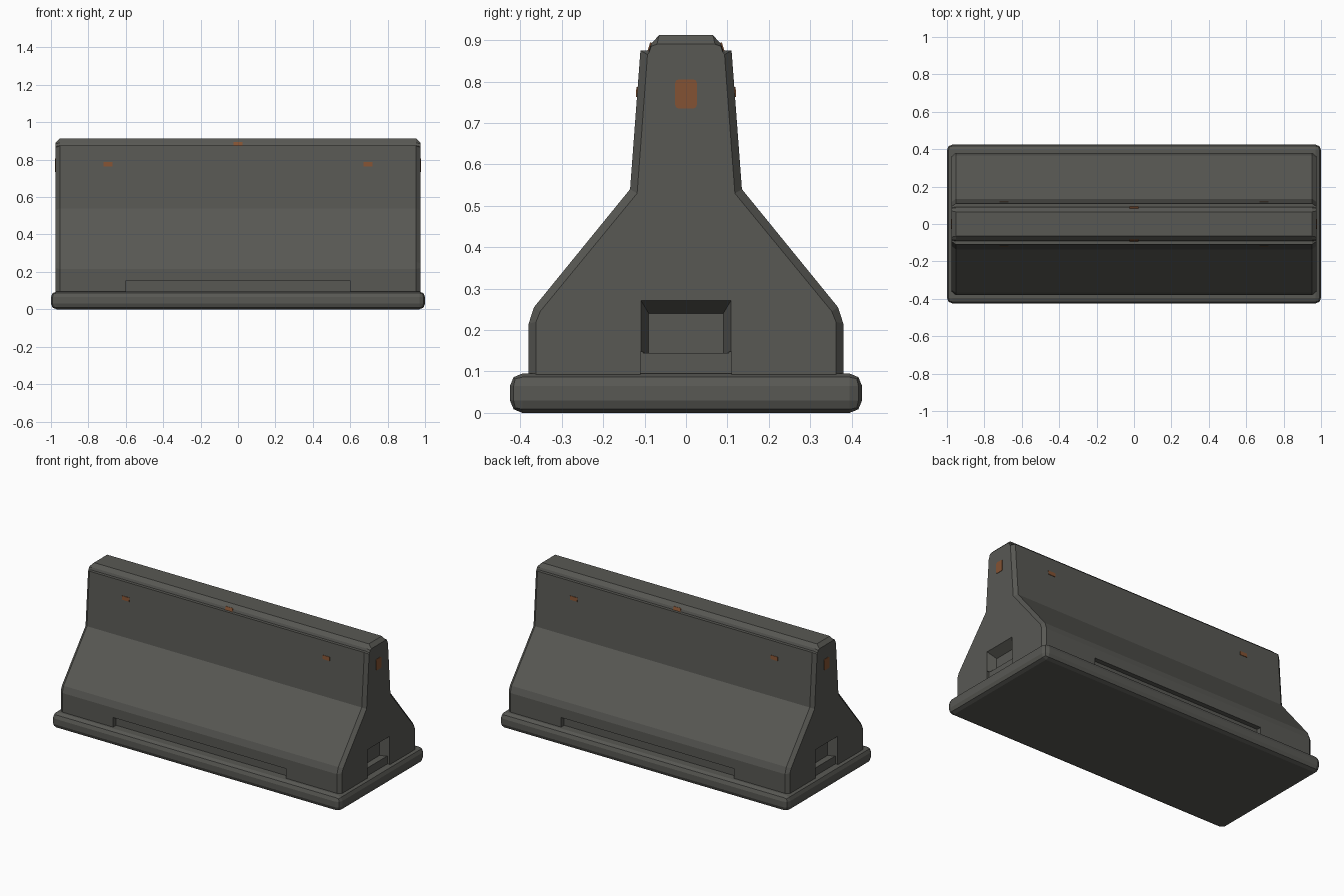
import bpy, bmesh, math
from mathutils import Matrix

if "Cube" in bpy.data.objects:
    bpy.data.objects.remove(bpy.data.objects["Cube"])


def material(name, rgb):
    m = bpy.data.materials.new(name)
    m.diffuse_color = (*rgb, 1)
    m.use_nodes = True
    m.node_tree.nodes["Principled BSDF"].inputs["Base Color"].default_value = m.diffuse_color
    return m


concrete = material("dark concrete", (0.098, 0.098, 0.088))
orange = material("dull orange reflector", (0.23, 0.085, 0.033))


def finish(bm, name, mat):
    bmesh.ops.recalc_face_normals(bm, faces=bm.faces)
    me = bpy.data.meshes.new(name)
    bm.to_mesh(me)
    bm.free()
    me.materials.append(mat)
    ob = bpy.data.objects.new(name, me)
    bpy.context.collection.objects.link(ob)
    return ob


def box(name, center, size, mat, rot_x=0.0, bevel=0.0, segments=2, only_x=False):
    bm = bmesh.new()
    bmesh.ops.create_cube(bm, size=1)
    bmesh.ops.scale(bm, vec=size, verts=bm.verts)
    if bevel:
        edges = [e for e in bm.edges if not only_x
                 or abs(e.verts[0].co.x - e.verts[1].co.x) > 1e-5]
        bmesh.ops.bevel(bm, geom=edges, offset=bevel, segments=segments,
                        profile=0.5, affect='EDGES')
    bmesh.ops.transform(bm, verts=bm.verts,
                        matrix=Matrix.Translation(center) @ Matrix.Rotation(rot_x, 4, 'X'))
    return finish(bm, name, mat)


def loft(name, sections, mat):
    """Skin a list of (x, [(y, z), ...]) sections and cap both ends."""
    bm = bmesh.new()
    rings = [[bm.verts.new((x, y, z)) for y, z in pts] for x, pts in sections]
    n = len(rings[0])
    for a, b in zip(rings, rings[1:]):
        for i in range(n):
            j = (i + 1) % n
            bm.faces.new((a[i], a[j], b[j], b[i]))
    bm.faces.new(rings[0])
    bm.faces.new(rings[-1])
    return finish(bm, name, mat)


def cut(target, cutter):
    cutter.hide_render = True
    mod = target.modifiers.new("cut", 'BOOLEAN')
    mod.operation = 'DIFFERENCE'
    mod.solver = 'EXACT'
    mod.object = cutter
    bpy.context.view_layer.objects.active = target
    bpy.ops.object.modifier_apply(modifier=mod.name)
    bpy.data.objects.remove(cutter)


def mirrored(half):
    return half + [(-y, z) for y, z in reversed(half)]


# Foot slab with softened edges
box("base_slab", (0, 0, 0.0475), (2.0, 0.85, 0.095), concrete, bevel=0.03)

# Barrier body: stepped profile with chamfered ends
full = mirrored([(0.38, 0.08), (0.38, 0.215), (0.367, 0.255), (0.135, 0.54),
                 (0.11, 0.875), (0.09, 0.875), (0.085, 0.89), (0.065, 0.912)])
inset = mirrored([(0.362, 0.08), (0.362, 0.22), (0.352, 0.245), (0.118, 0.53),
                  (0.093, 0.865), (0.089, 0.87), (0.084, 0.885), (0.07, 0.89)])
body = loft("barrier_body", [(-0.975, inset), (-0.953, full),
                             (0.953, full), (0.975, inset)], concrete)


# Lifting slots along the front and back
for s in (-1, 1):
    cut(body, box("slot_cutter", (0, s * 0.40, 0.1125), (1.2, 0.10, 0.085), concrete))


# Tapered connector pockets in both ends, each with a low sill
def rect(w, z0, z1):
    return [(-w, z0), (w, z0), (w, z1), (-w, z1)]


for s in (-1, 1):
    cut(body, loft("pocket_cutter", [(s * 0.985, rect(0.112, 0.145, 0.277)),
                                     (s * 0.92, rect(0.09, 0.145, 0.24))], concrete))
    cut(body, box("sill_cutter", (s * 0.985, 0, 0.108), (0.05, 0.22, 0.08), concrete))

# Reflectors on the long walls, the crown and the ends
lean = math.atan2(0.025, 0.335)
for s, side in ((-1, "front"), (1, "back")):
    for x in (-0.695, 0.695):
        box(f"{side}_reflector", (x, s * 0.1175, 0.775), (0.05, 0.006, 0.024),
            orange, rot_x=s * lean)
    box(f"{side}_crown_reflector", (0, s * 0.086, 0.883), (0.05, 0.008, 0.022),
        orange, rot_x=s * 0.32)
for s in (-1, 1):
    box("end_reflector", (s * 0.975, 0, 0.77), (0.005, 0.052, 0.07), orange,
        bevel=0.008, only_x=True)
